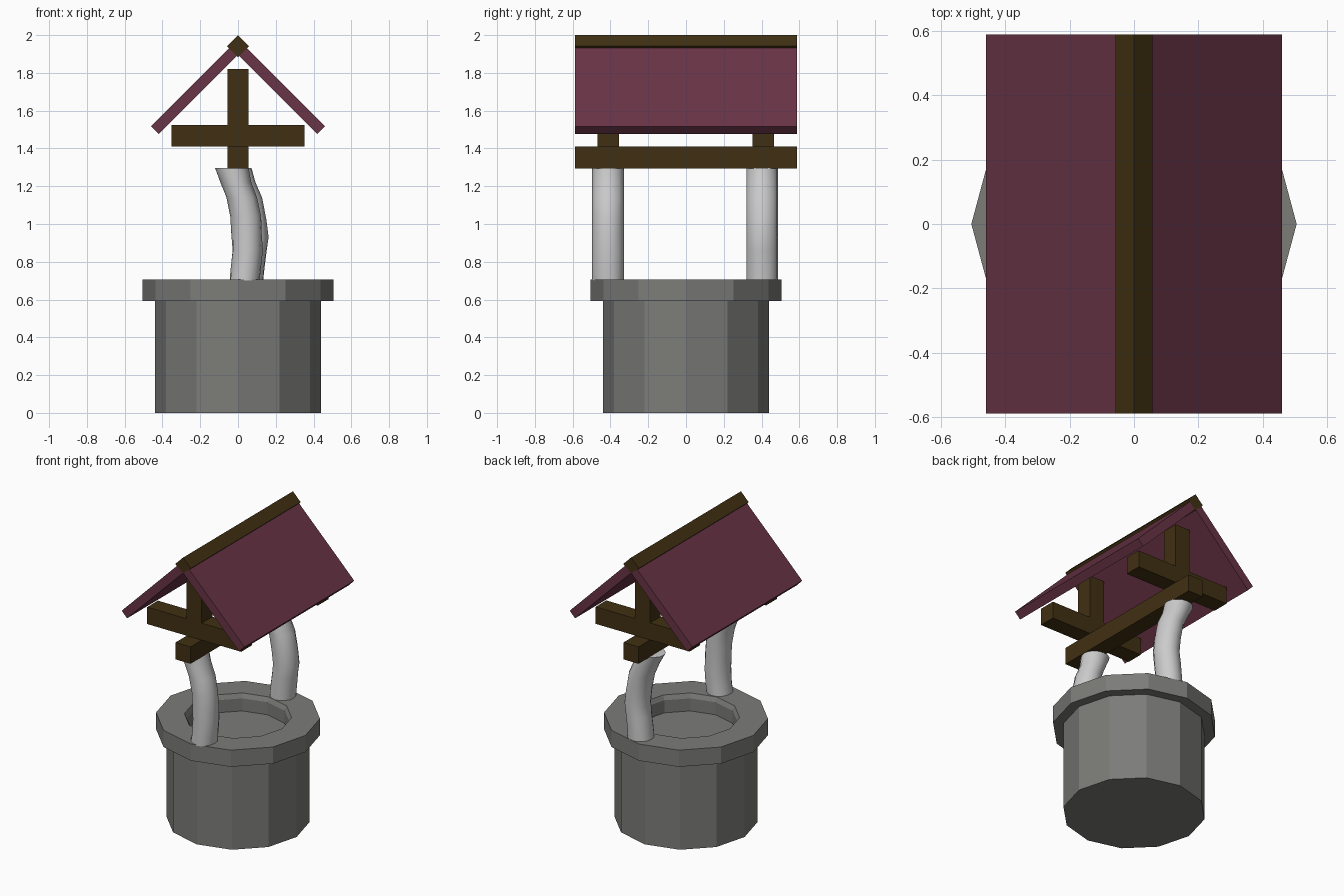
import bpy, bmesh, math, random

if "Cube" in bpy.data.objects:
    bpy.data.objects.remove(bpy.data.objects["Cube"])

random.seed(4)


def material(name, rgb):
    m = bpy.data.materials.new(name)
    m.diffuse_color = (*rgb, 1)
    m.use_nodes = True
    m.node_tree.nodes["Principled BSDF"].inputs["Base Color"].default_value = m.diffuse_color
    return m


STONE = material("grey stone", (0.2, 0.2, 0.19))
PLASTER = material("pale post", (0.6, 0.6, 0.6))
WOOD = material("dark wood", (0.053, 0.03, 0.006))
ROOF = material("plum roof", (0.14, 0.034, 0.061))


def finish(bm, name, mat):
    bmesh.ops.recalc_face_normals(bm, faces=bm.faces)
    me = bpy.data.meshes.new(name)
    bm.to_mesh(me)
    bm.free()
    me.materials.append(mat)
    ob = bpy.data.objects.new(name, me)
    bpy.context.collection.objects.link(ob)
    return ob


def skin(rings, name, mat):
    """Join equal rings of points into a capped tube."""
    bm = bmesh.new()
    loops = [[bm.verts.new(p) for p in r] for r in rings]
    n = len(loops[0])
    for a, b in zip(loops, loops[1:]):
        for i in range(n):
            j = (i + 1) % n
            bm.faces.new((a[i], a[j], b[j], b[i]))
    bm.faces.new(loops[0][::-1])
    bm.faces.new(loops[-1])
    return finish(bm, name, mat)


def circle(cx, cy, z, rx, ry, n, wobble=0):
    pts = []
    for i in range(n):
        a = 2 * math.pi * i / n
        k = 1 + random.uniform(-wobble, wobble)
        pts.append((cx + rx * k * math.cos(a), cy + ry * math.sin(a), z))
    return pts


def prism(name, profile, y0, y1, mat):
    """Extrude an xz profile along y."""
    return skin([[(x, y, z) for x, z in profile] for y in (y0, y1)], name, mat)


def beam(name, x, y0, y1, z0, z1):
    return prism(name, [(-x, z0), (x, z0), (x, z1), (-x, z1)], y0, y1, WOOD)


# Stone well: wall, overhanging rim and recessed basin, twelve sided
wall = [(0.44, 0), (0.44, 0.592), (0.505, 0.592), (0.505, 0.705),
        (0.33, 0.705), (0.315, 0.675), (0.315, 0.59)]
skin([circle(0, 0, z, r, r, 12) for r, z in wall], "well_stone", STONE)

# Crooked posts: (centre x, z) paths
paths = {
    "front_post": (-0.413, [(0.035, 0.70), (0.042, 0.76), (0.05, 0.86), (0.047, 0.95),
                            (0.04, 1.04), (0.02, 1.14), (-0.012, 1.22), (-0.035, 1.297)]),
    "back_post": (0.403, [(0.055, 0.70), (0.06, 0.76), (0.072, 0.86), (0.08, 0.93),
                          (0.07, 1.02), (0.047, 1.14), (0.01, 1.22), (-0.02, 1.297)]),
}
for name, (y, path) in paths.items():
    rings = []
    for i, (x, z) in enumerate(path):
        rx = 0.09 if i == len(path) - 1 else 0.08
        rings.append(circle(x, y, z, rx, 0.084, 16, 0.04))
    ob = skin(rings, name, PLASTER)
    bpy.context.view_layer.objects.active = ob
    ob.select_set(True)
    bpy.ops.object.shade_smooth_by_angle(angle=math.radians(50))
    ob.select_set(False)

# Timber frame: long beam, cross beams and king posts
beam("long_beam", 0.056, -0.588, 0.588, 1.295, 1.41)
for side, y in (("front", -0.412), ("back", 0.408)):
    beam(side + "_cross_beam", 0.352, y - 0.057, y + 0.057, 1.41, 1.525)
    beam(side + "_king_post", 0.056, y - 0.057, y + 0.057, 1.525, 1.82)

# Diamond ridge beam
d = 0.058
prism("ridge_beam", [(-d, 1.942), (0, 1.942 - d), (d, 1.942), (0, 2.0)], -0.588, 0.588, WOOD)

# Sloping roof panels
panel = [(0.46, 1.517), (0.42, 1.476), (0.002, 1.893), (0.043, 1.934)]
for side, s in (("left", -1), ("right", 1)):
    prism(side + "_roof_panel", [(s * x, z) for x, z in panel], -0.588, 0.588, ROOF)
